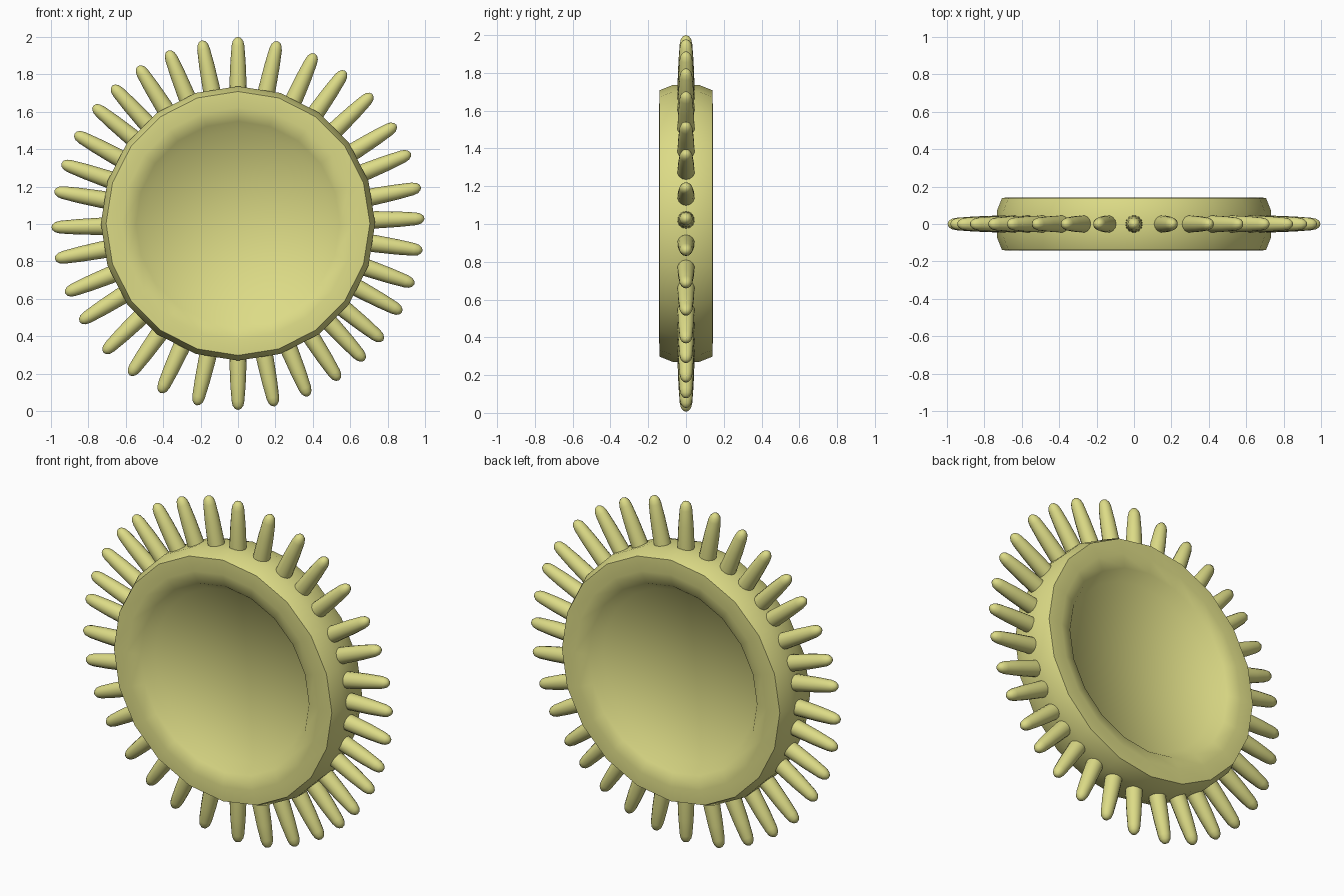
import bpy, bmesh
from math import sin, cos, radians, tau
from mathutils import Matrix

if "Cube" in bpy.data.objects:
    bpy.data.objects.remove(bpy.data.objects["Cube"])

CENTRE_Z = 1.003

mat = bpy.data.materials.new("yellow_green")
mat.diffuse_color = (0.72, 0.71, 0.24, 1)
mat.use_nodes = True
mat.node_tree.nodes["Principled BSDF"].inputs["Base Color"].default_value = mat.diffuse_color


def lathe(bm, profile, sides, matrix):
    """Revolve (radius, height) points around local z, then place with matrix."""
    rings = []
    for r, h in profile:
        if r == 0:
            rings.append([bm.verts.new(matrix @ Matrix.Translation((0, 0, h)).translation)])
        else:
            rings.append([bm.verts.new(
                (matrix @ Matrix.Translation((r * cos(tau * i / sides), r * sin(tau * i / sides), h))).translation)
                for i in range(sides)])
    for a, b in zip(rings, rings[1:]):
        for i in range(sides):
            j = (i + 1) % sides
            quad = [a[i % len(a)], a[j % len(a)], b[j % len(b)], b[i % len(b)]]
            bm.faces.new(list(dict.fromkeys(quad)))


def finish(bm, name, angle):
    bmesh.ops.recalc_face_normals(bm, faces=bm.faces)
    mesh = bpy.data.meshes.new(name)
    bm.to_mesh(mesh)
    bm.free()
    mesh.materials.append(mat)
    ob = bpy.data.objects.new(name, mesh)
    ob.location.z = CENTRE_Z
    bpy.context.collection.objects.link(ob)
    bpy.ops.object.select_all(action='DESELECT')
    ob.select_set(True)
    bpy.context.view_layer.objects.active = ob
    bpy.ops.object.shade_smooth_by_angle(angle=radians(angle))


# Dished disc with a raised rim, the same on both faces
half = [(0, 0.06), (0.495, 0.06), (0.545, 0.122), (0.62, 0.142), (0.705, 0.14), (0.733, 0.07)]
profile = half + [(r, -h) for r, h in reversed(half)]
bm = bmesh.new()
lathe(bm, profile, 20, Matrix.Rotation(radians(90), 4, 'X'))
finish(bm, "dished_disc", 62)

# Rounded, tapering spikes around the rim, unevenly spaced (degrees clockwise from the top)
right = [0, 12.2, 24.3, 35.1, 46.1, 58.1, 67.9, 78.8, 88.5, 98.4, 109, 118.4, 128.9, 137.3, 147.2, 157.9, 168.7, 180]
left = [11.2, 22, 32.4, 42.4, 50.9, 61.2, 71.2, 80, 91.2, 101, 112, 121.9, 133.9, 144.5, 155.4, 167.2]
spike = [(0, 0.66), (0.046, 0.66), (0.046, 0.74), (0.041, 0.86), (0.034, 0.95),
         (0.028, 0.975), (0.016, 0.991), (0, 0.997)]
bm = bmesh.new()
for angle in right + [-a for a in left]:
    lathe(bm, spike, 14, Matrix.Rotation(radians(angle), 4, 'Y'))
finish(bm, "rim_spikes", 50)
